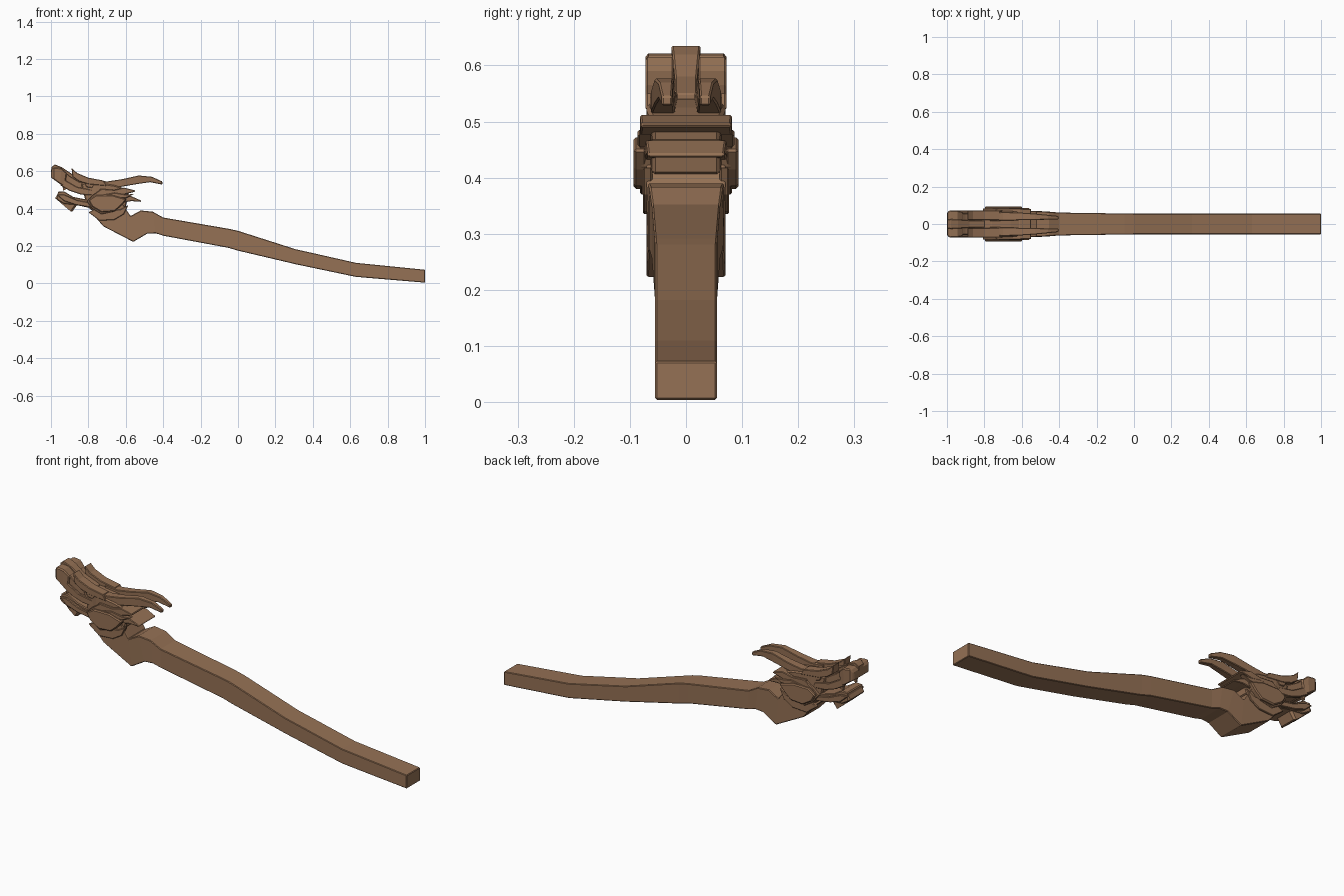
import bpy, bmesh, math

wood = bpy.data.materials.new("carved brown wood")
wood.diffuse_color = (0.30, 0.165, 0.09, 1)


def finish(name, bm, bevel=0.0):
    bmesh.ops.recalc_face_normals(bm, faces=bm.faces[:])
    me = bpy.data.meshes.new(name)
    bm.to_mesh(me)
    bm.free()
    me.materials.append(wood)
    ob = bpy.data.objects.new(name, me)
    bpy.context.collection.objects.link(ob)
    if bevel:
        m = ob.modifiers.new("bevel", 'BEVEL')
        m.width, m.segments, m.limit_method = bevel, 1, 'ANGLE'
        m.angle_limit = math.radians(50)
    return ob


def loft(name, stations, bevel=0.0, pair=False):
    """Stations: top x, top z, bottom x, bottom z, outer y, (inner y)."""
    for side in ((1, -1) if pair else (1,)):
        bm = bmesh.new()
        rings = []
        for tx, tz, bx, bz, y, *inner in stations:
            i = inner[0] if inner else -y
            rings.append([bm.verts.new((px, side * py, pz)) for px, py, pz in
                          ((tx, i, tz), (tx, y, tz), (bx, y, bz), (bx, i, bz))])
        for a, b in zip(rings, rings[1:]):
            for k in range(4):
                bm.faces.new((a[k], a[(k + 1) % 4], b[(k + 1) % 4], b[k]))
        bm.faces.new(rings[0])
        bm.faces.new(rings[-1])
        finish(name + (("_left", "", "_right")[side + 1]if pair else ""), bm, bevel)


def plate(name, pts, y0, y1, bevel=0.003):
    """Mirrored pair of side plates cut from an x-z outline."""
    for side in (1, -1):
        bm = bmesh.new()
        a = [bm.verts.new((x, side * y0, z)) for x, z in pts]
        b = [bm.verts.new((x, side * y1, z)) for x, z in pts]
        n = len(pts)
        bm.faces.new(a)
        bm.faces.new(b)
        for k in range(n):
            bm.faces.new((a[k], a[(k + 1) % n], b[(k + 1) % n], b[k]))
        finish(name + ("_right" if side > 0 else "_left"), bm, bevel)


# long bent beam, running up to the neck
loft("beam", [
    (1, .073, 1, .004, .055), (.63, .11, .63, .035, .055),
    (.40, .162, .31, .102, .055), (.31, .182, .20, .128, .055),
    (0, .281, 0, .175, .055), (-.05, .292, -.05, .19, .056),
    (-.40, .352, -.40, .255, .061), (-.455, .383, -.44, .268, .065),
    (-.52, .39, -.485, .266, .068), (-.575, .36, -.56, .222, .070),
    (-.615, .42, -.72, .305, .070), (-.66, .46, -.79, .385, .070)], .003)

# skull
loft("skull", [
    (-.58, .50, -.60, .41, .060), (-.66, .525, -.68, .36, .070),
    (-.76, .54, -.76, .37, .070), (-.84, .535, -.81, .42, .062)], .006)

# upper jaw and curled snout
loft("upper_jaw", [
    (-.76, .54, -.77, .455, .058), (-.85, .545, -.83, .475, .056),
    (-.90, .575, -.90, .505, .058), (-.935, .605, -.94, .53, .060)], .004)
loft("snout", [
    (-.915, .59, -.925, .515, .066), (-.945, .617, -.95, .53, .072),
    (-.985, .622, -.985, .555, .072), (-.998, .605, -1.0, .565, .062)], .005)
loft("nose_ridge", [
    (-.80, .55, -.80, .52, .020), (-.88, .58, -.88, .54, .020),
    (-.94, .62, -.94, .56, .024), (-.98, .636, -.98, .57, .026),
    (-.998, .62, -1.0, .575, .022)], .003)
plate("lip_ridge", [(-.93, .555), (-.95, .525), (-.90, .495), (-.84, .475),
                    (-.77, .47), (-.78, .50), (-.86, .515)], .05, .068)
plate("upper_fang", [(-.94, .54), (-.90, .515), (-.935, .495)], .045, .060, 0)

# lower jaw, chin tuft and teeth
loft("lower_jaw", [
    (-.75, .455, -.74, .36, .066), (-.82, .45, -.80, .405, .062),
    (-.88, .462, -.87, .42, .058), (-.93, .492, -.93, .425, .060),
    (-.962, .49, -.965, .445, .062), (-.965, .475, -.978, .455, .055)], .004)
loft("chin_tuft", [
    (-.97, .455, -.965, .445, .045), (-.92, .435, -.925, .41, .052),
    (-.87, .425, -.895, .385, .050), (-.86, .42, -.885, .385, .04)])
plate("jaw_ridge", [(-.97, .475), (-.93, .475), (-.86, .445), (-.78, .43),
                    (-.78, .405), (-.87, .42), (-.93, .44)], .05, .071)

# brows, eyes and crest
plate("brow", [(-.89, .617), (-.86, .59), (-.80, .565), (-.72, .55),
               (-.70, .52), (-.80, .53), (-.85, .545), (-.885, .57)], .022, .072)
plate("eye", [(-.82, .535), (-.79, .545), (-.765, .53), (-.78, .51),
              (-.81, .515)], .05, .070)

# paired swept horns
loft("horn", [
    (-.77, .553, -.77, .51, .060, .015), (-.70, .545, -.70, .505, .064, .018),
    (-.62, .557, -.62, .517, .062, .020), (-.53, .577, -.54, .531, .056, .022),
    (-.46, .570, -.47, .541, .049, .023), (-.405, .545, -.405, .528, .043, .025)],
     .003, True)

# layered mane tufts behind the head
loft("mane_upper", [
    (-.74, .505, -.74, .46, .080), (-.66, .50, -.66, .455, .082),
    (-.61, .512, -.60, .478, .082), (-.55, .497, -.55, .490, .080)], .003)
loft("mane_lower", [
    (-.70, .46, -.70, .41, .076), (-.63, .472, -.63, .43, .074),
    (-.57, .466, -.57, .440, .071), (-.518, .443, -.518, .436, .068)], .003)
plate("mane_curl", [(-.74, .47), (-.66, .485), (-.60, .475), (-.555, .478),
                    (-.60, .455), (-.66, .455)], .06, .086)
plate("neck_tuft", [(-.76, .40), (-.70, .39), (-.63, .395), (-.585, .42),
                    (-.61, .37), (-.66, .34), (-.74, .335), (-.80, .38)], .06, .077)

# raised cheeks
plate("cheek", [(-.81, .44), (-.78, .47), (-.73, .505), (-.66, .50), (-.60, .46),
                (-.62, .42), (-.66, .385), (-.73, .37), (-.78, .40)], .06, .082)
plate("cheek_boss", [(-.80, .445), (-.76, .472), (-.67, .472), (-.595, .45),
                     (-.625, .415), (-.66, .385), (-.73, .38), (-.78, .41)],
      .07, .094, .005)
